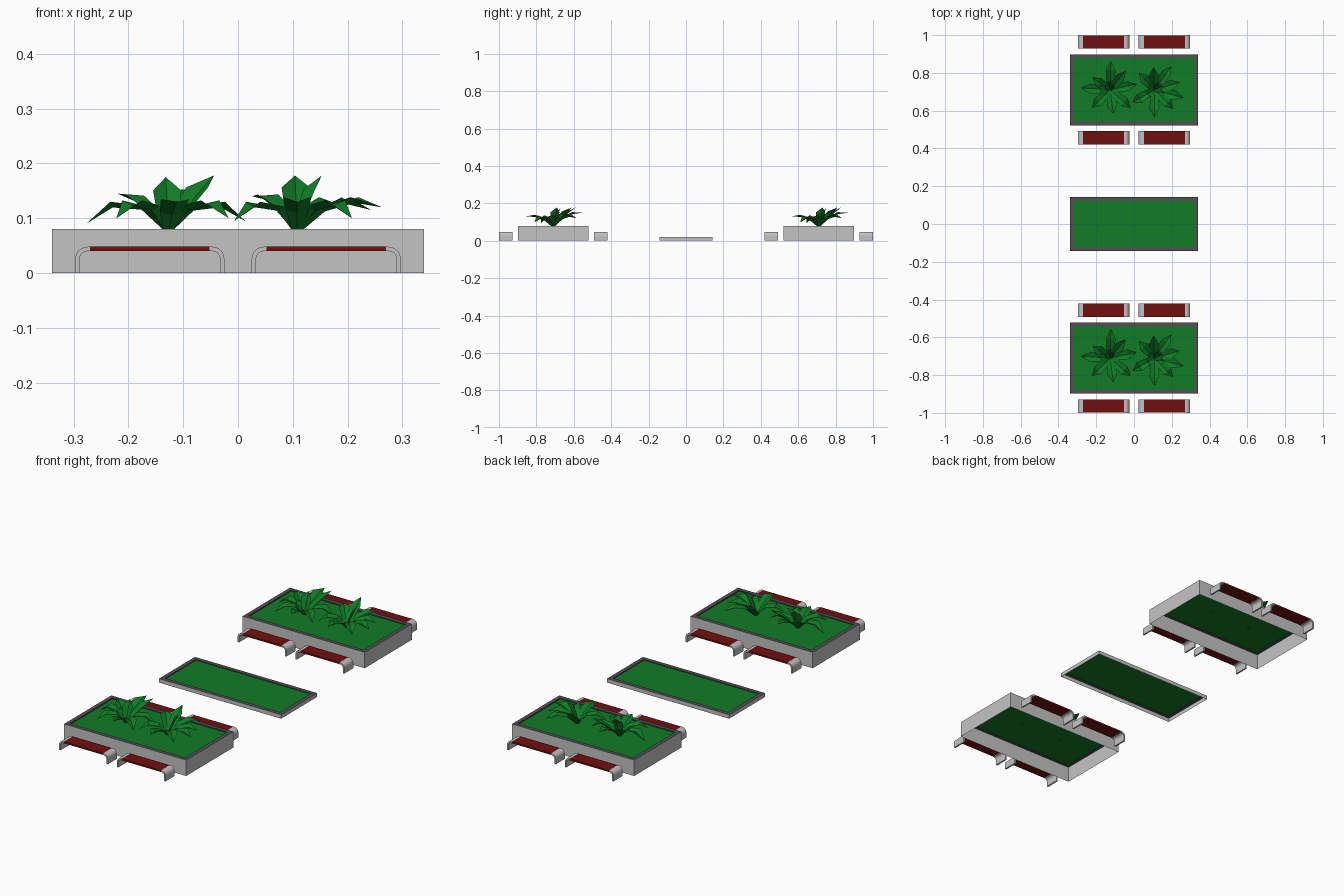
import bpy, bmesh, math
from mathutils import Vector

if "Cube" in bpy.data.objects:
    bpy.data.objects.remove(bpy.data.objects["Cube"])


def material(name, rgb):
    m = bpy.data.materials.new(name)
    m.diffuse_color = (*rgb, 1)
    m.use_nodes = True
    m.node_tree.nodes["Principled BSDF"].inputs["Base Color"].default_value = m.diffuse_color
    return m


GREY = material("light_grey_concrete", (0.55, 0.55, 0.55))
RIM = material("dark_grey_rim", (0.085, 0.08, 0.085))
GREEN = material("green_plant", (0.005, 0.2, 0.02))
RED = material("dark_red_seat", (0.16, 0.005, 0.005))


def finish(name, bm, mats, loc=(0, 0, 0), normals=True):
    if normals:
        bmesh.ops.recalc_face_normals(bm, faces=bm.faces)
    me = bpy.data.meshes.new(name)
    bm.to_mesh(me)
    bm.free()
    for m in mats:
        me.materials.append(m)
    ob = bpy.data.objects.new(name, me)
    ob.location = loc
    bpy.context.collection.objects.link(ob)
    return ob


def planter(name, y, half_y, height, drop):
    """Open-bottomed box: grey walls, dark rim, recessed green bed."""
    bm = bmesh.new()
    hx, rim = 0.34, 0.02

    def loop(inset, z):
        return [bm.verts.new((sx * (hx - inset), sy * (half_y - inset), z))
                for sx, sy in ((-1, -1), (1, -1), (1, 1), (-1, 1))]

    loops = [loop(0, 0), loop(0, height), loop(rim, height), loop(rim, height - drop)]
    for k, mat in enumerate((0, 1, 1)):
        a, b = loops[k], loops[k + 1]
        for i in range(4):
            j = (i + 1) % 4
            bm.faces.new((a[i], a[j], b[j], b[i])).material_index = mat
    bm.faces.new(loops[3]).material_index = 2
    finish(name, bm, [GREY, RIM, GREEN], (0, y, 0), normals=False)


def prism(name, profile, depth, mat, loc):
    """Extrude an x-z profile along y."""
    bm = bmesh.new()
    f = bm.faces.new([bm.verts.new((x, -depth / 2, z)) for x, z in profile])
    r = bmesh.ops.extrude_face_region(bm, geom=[f])
    vs = [v for v in r["geom"] if isinstance(v, bmesh.types.BMVert)]
    bmesh.ops.translate(bm, verts=vs, vec=(0, depth, 0))
    finish(name, bm, [mat], loc)


def bench(name, x, y):
    half, top, th, rad, seat = 0.136, 0.048, 0.008, 0.022, 0.109

    def bend(r):
        return [(half - rad + r * math.cos(a), top - rad + r * math.sin(a))
                for a in (math.pi / 2 * i / 5 for i in range(6))]

    outer = [(half, 0)] + bend(rad) + [(seat, top)]
    inner = [(half - th, 0)] + bend(rad - th) + [(seat, top - th)]
    leg = outer + inner[::-1]
    for side, s in (("left", -1), ("right", 1)):
        prism(f"{name}_{side}_leg", [(s * px, pz) for px, pz in leg], 0.072, GREY, (x, y, 0))
    slab = [(-seat, top - th), (seat, top - th), (seat, top), (-seat, top)]
    prism(f"{name}_seat", slab, 0.07, RED, (x, y, 0))


def plant(name, loc, leaves):
    """Rosette of creased leaves; each leaf is (tip dx, tip dy, tip z, arch z)."""
    bm = bmesh.new()
    for dx, dy, tz, az in leaves:
        p0, p1, p2 = Vector((0, 0, 0.07)), Vector((dx * 0.45, dy * 0.45, az)), Vector((dx, dy, tz))
        side = Vector((-dy, dx, 0)).normalized()
        prev = None
        for t, w in ((0, 0.008), (0.35, 0.021), (0.7, 0.026), (1, 0)):
            p = p0 * (1 - t) ** 2 + p1 * 2 * t * (1 - t) + p2 * t * t
            tan = ((p1 - p0) * (1 - t) + (p2 - p1) * t).normalized()
            up = tan.cross(side) * w * 0.4
            mid = bm.verts.new(p)
            if w:
                row = [bm.verts.new(p + side * w + up), mid, bm.verts.new(p - side * w + up)]
            else:
                row = [mid] * 3
            if prev:
                for i in (0, 1):
                    vs = (prev[i], prev[i + 1], row[i + 1], row[i])
                    bm.faces.new(list(dict.fromkeys(vs)))
            prev = row
    for f in bm.faces:
        if f.normal.length == 0:
            f.normal_update()
        if f.normal.z < 0:
            f.normal_flip()
    finish(name, bm, [GREEN], loc, normals=False)


LEFT_LEAVES = [(0.005, 0.155, 0.15, 0.15), (-0.15, 0.01, 0.09, 0.165), (-0.095, -0.095, 0.10, 0.16),
               (0.018, -0.127, 0.13, 0.13), (0.11, -0.095, 0.10, 0.16), (0.14, 0.03, 0.095, 0.16),
               (0.083, 0.10, 0.178, 0.13), (-0.093, 0.065, 0.145, 0.13), (-0.005, 0.04, 0.175, 0.13)]
RIGHT_LEAVES = [(0.09, 0.125, 0.12, 0.15), (-0.082, 0.09, 0.14, 0.14), (-0.115, -0.065, 0.095, 0.16),
                (0.0, -0.147, 0.13, 0.14), (0.10, -0.10, 0.10, 0.16), (0.155, -0.042, 0.12, 0.15),
                (0.135, 0.04, 0.115, 0.15), (-0.004, 0.12, 0.178, 0.13), (0.045, 0.02, 0.178, 0.13)]

# low bed in the middle
planter("middle_bed", 0, 0.143, 0.02, 0.004)

# two planters with plants and four benches each
for row, s in (("front", -1), ("back", 1)):
    planter(f"{row}_planter", s * 0.71, 0.188, 0.08, 0.005)
    plant(f"{row}_left_plant", (-0.127, s * 0.71, 0), LEFT_LEAVES)
    plant(f"{row}_right_plant", (0.108, s * 0.71, 0), RIGHT_LEAVES)
    for col, x in (("left", -0.161), ("right", 0.161)):
        bench(f"{row}_outer_{col}_bench", x, s * 0.964)
        bench(f"{row}_inner_{col}_bench", x, s * 0.457)
